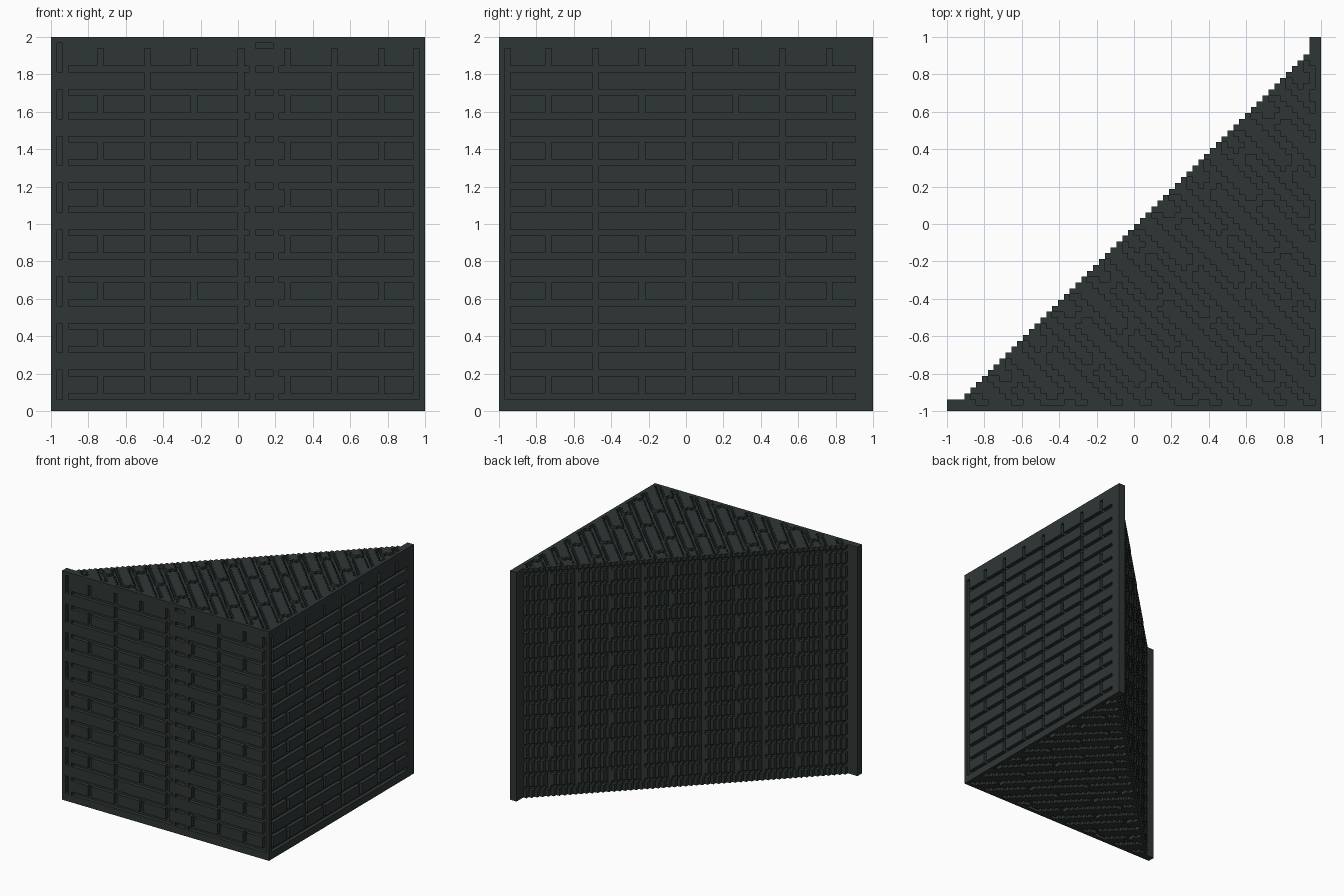
import bpy
import bmesh
import math

cube = bpy.data.objects.get("Cube")
if cube:
    bpy.data.objects.remove(cube, do_unlink=True)

N = 64                       # blocks along each side
S = 2.0 / N                  # block size
ROOT2 = math.sqrt(2)

# One dark slate colour
slate = bpy.data.materials.new("dark_slate")
slate.use_nodes = True
colour = (0.028, 0.037, 0.036, 1)
slate.diffuse_color = colour
slate.node_tree.nodes["Principled BSDF"].inputs["Base Color"].default_value = colour

# Solid stepped wedge with square posts at both sharp corners
solid = {(i, j, k) for i in range(N) for j in range(i) for k in range(N)}
for a, b in ((0, 0), (0, 1), (1, 0), (1, 1), (62, 62), (62, 63), (63, 62), (63, 63)):
    solid |= {(a, b, k) for k in range(N)}


def is_joint(pos, k):
    """Upright mortar joints: every 16 blocks, with extra ones in alternate courses."""
    if not 2 <= k <= 61:
        return False
    return pos % 16 == 0 or (pos % 16 == 8 and k % 8 in (3, 4, 5))


def carve_upright_faces():
    """Mortar grooves on the front and right faces."""
    cut = set()
    for k in range(2, 62):
        bed = k % 4 == 2
        for p in range(3, 63):
            if p == 62 or (bed and p not in (34, 38)) or is_joint(p, k):
                cut.add((p, 0, k))
        for p in range(1, 61):
            if p == 1 or bed or is_joint(p, k):
                cut.add((63, p, k))
    # short marks in the left post and at the top middle
    cut |= {(1, 0, k) for k in range(2, 63) if k % 8 in (2, 3, 4, 5, 6)}
    cut |= {(i, 0, 62) for i in (35, 36, 37)}
    return cut


def carve_slope():
    """Mortar grooves on the diagonal face."""
    step = 16 / ROOT2
    full = {int(7 + step * q) for q in range(5)}
    half = {int(7 + step * (q + 0.5)) for q in range(5)}
    cut = set()
    for i in range(3, 62):
        for k in range(2, 63):
            if k % 4 == 2 or i in full or (i in half and k % 8 in (3, 4, 5)):
                cut.add((i, i - 1, k))
    return cut


def carve_caps():
    """Diagonal brick grooves on the top and bottom."""
    row_height, brick = 4 * ROOT2, 16 * ROOT2
    cut = set()
    for i in range(2, 63):
        for j in range(1, i - 1):
            m, n = i + j - 62, i - j
            row = math.floor(m / row_height)
            bed = m % row_height < 2
            joint = (64 - n + (row % 2) * brick / 2) % brick < 2
            if bed or joint:
                cut |= {(i, j, 0), (i, j, 63)}
    return cut


solid -= carve_upright_faces() | carve_slope() | carve_caps()

# Skin the blocks, joining neighbouring faces into long strips
bm = bmesh.new()
verts = {}


def vert(p):
    if p not in verts:
        verts[p] = bm.verts.new((p[0] * S - 1, p[1] * S - 1, p[2] * S))
    return verts[p]


def shift(p, axis, d):
    q = list(p)
    q[axis] += d
    return tuple(q)


for axis in range(3):
    run = 0 if axis == 2 else 2
    other = 3 - axis - run
    for sign in (-1, 1):
        exposed = {c for c in solid if shift(c, axis, sign) not in solid}
        for c in exposed:
            if shift(c, run, -1) in exposed:
                continue
            length, nxt = 1, shift(c, run, 1)
            while nxt in exposed:
                length, nxt = length + 1, shift(nxt, run, 1)
            a = shift(c, axis, 1) if sign > 0 else c
            b = shift(a, run, length)
            loop = [a, b, shift(b, other, 1), shift(a, other, 1)]
            # keep the winding facing outwards
            if ((other - run) % 3 == 1) != (sign > 0):
                loop.reverse()
            bm.faces.new([vert(p) for p in loop])

mesh = bpy.data.meshes.new("brick_wedge")
bm.to_mesh(mesh)
bm.free()
mesh.materials.append(slate)
wedge = bpy.data.objects.new("brick_wedge", mesh)
bpy.context.collection.objects.link(wedge)
